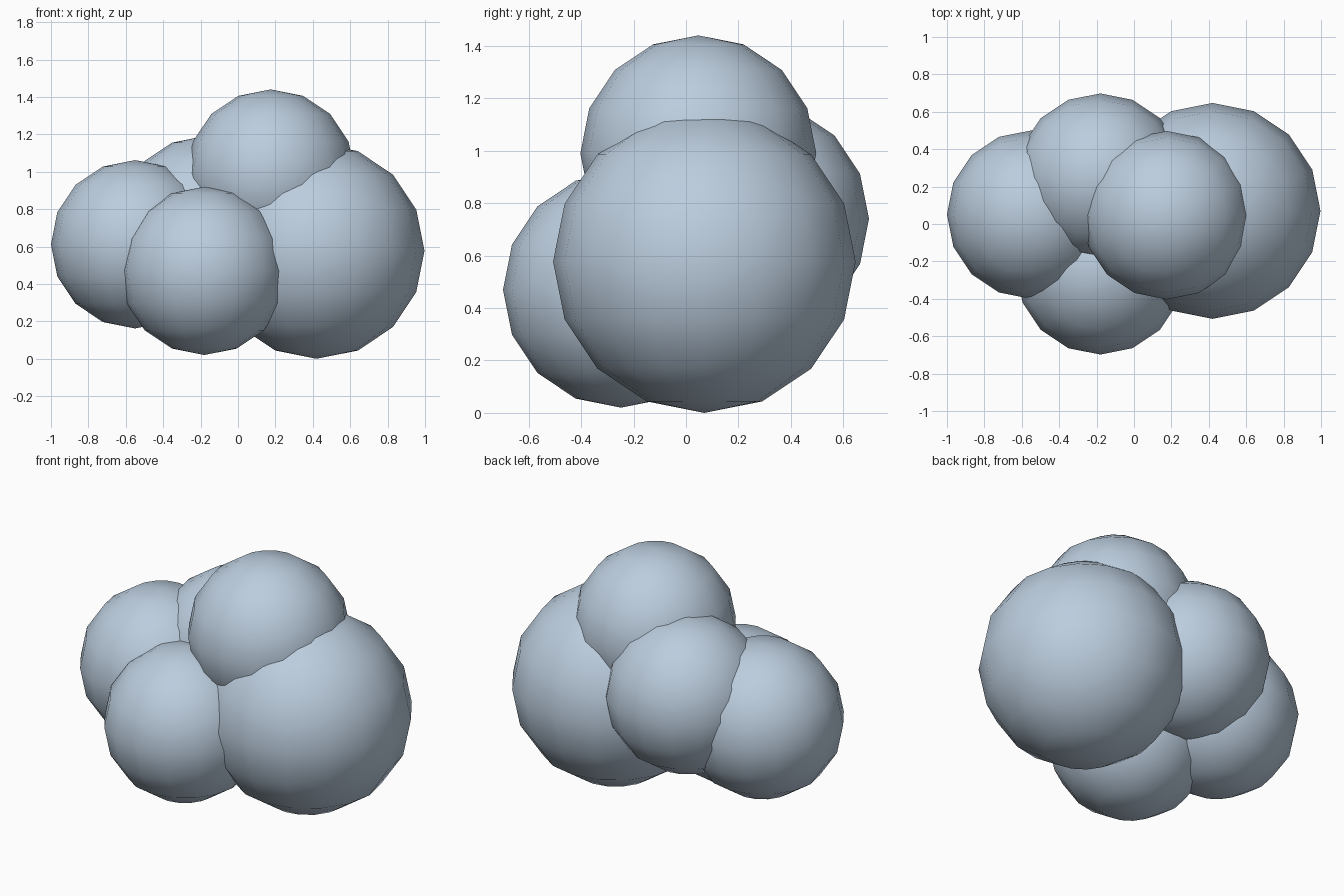
import bpy

cube = bpy.data.objects.get("Cube")
if cube:
    bpy.data.objects.remove(cube, do_unlink=True)

# One flat colour for the whole cluster
COLOUR = (0.50, 0.61, 0.73, 1.0)
mat = bpy.data.materials.new("pale blue grey")
mat.use_nodes = True
mat.diffuse_color = COLOUR
for node in mat.node_tree.nodes:
    if node.type == "BSDF_PRINCIPLED":
        node.inputs["Base Color"].default_value = COLOUR


def puff(name, centre, radius):
    """Low-poly ball with smooth shading."""
    bpy.ops.mesh.primitive_uv_sphere_add(
        segments=16, ring_count=8, radius=radius, location=centre)
    ball = bpy.context.object
    ball.name = name
    ball.data.materials.append(mat)
    bpy.ops.object.shade_smooth()


# Overlapping puffs
SMALL, LARGE = 0.45, 0.577
puff("large_left_puff", (0.42, 0.07, LARGE), LARGE)
puff("right_puff", (-0.55, 0.05, 0.612), SMALL)
puff("front_puff", (-0.18, -0.248, 0.47), SMALL)
puff("back_puff", (-0.18, 0.248, 0.74), SMALL)
puff("top_puff", (0.175, 0.047, 0.99), SMALL)
